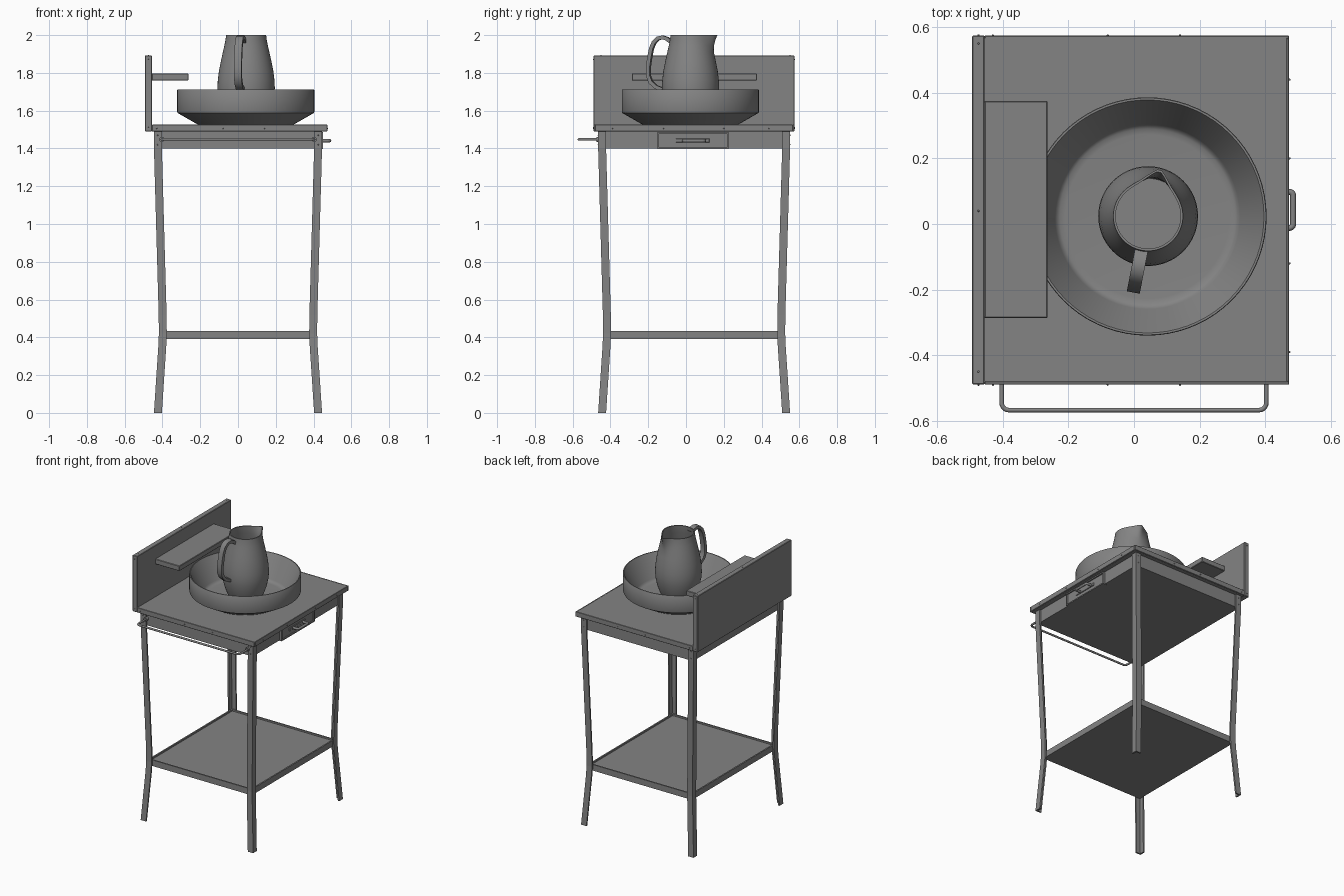
import bpy, bmesh
from math import sin, cos, pi, exp, radians
from mathutils import Vector

if "Cube" in bpy.data.objects:
    bpy.data.objects.remove(bpy.data.objects["Cube"])

YC = 0.043  # depth centre of the stand

# Dark grey finish shared by every part
grey = bpy.data.materials.new("dark_grey")
grey.diffuse_color = (0.23, 0.23, 0.23, 1)
grey.use_nodes = True
grey.node_tree.nodes["Principled BSDF"].inputs["Base Color"].default_value = grey.diffuse_color


def finish(name, bm, smooth=None):
    bmesh.ops.recalc_face_normals(bm, faces=bm.faces)
    me = bpy.data.meshes.new(name)
    bm.to_mesh(me)
    bm.free()
    me.materials.append(grey)
    ob = bpy.data.objects.new(name, me)
    bpy.context.collection.objects.link(ob)
    if smooth:
        bpy.ops.object.select_all(action='DESELECT')
        ob.select_set(True)
        bpy.context.view_layer.objects.active = ob
        bpy.ops.object.shade_smooth_by_angle(angle=radians(smooth))
    return ob


def box(name, x0, x1, y0, y1, z0, z1, bevel=0.0):
    bm = bmesh.new()
    bmesh.ops.create_cube(bm, size=1)
    for v in bm.verts:
        v.co = Vector((x1 if v.co.x > 0 else x0, y1 if v.co.y > 0 else y0, z1 if v.co.z > 0 else z0))
    if bevel:
        bmesh.ops.bevel(bm, geom=bm.edges[:], offset=bevel, segments=1, affect='EDGES')
    return finish(name, bm)


def loft(name, rings, smooth=None):
    """Skin a list of closed rings and cap both ends."""
    bm = bmesh.new()
    vs = [[bm.verts.new(p) for p in r] for r in rings]
    n = len(vs[0])
    for a, b in zip(vs, vs[1:]):
        for i in range(n):
            j = (i + 1) % n
            bm.faces.new((a[i], a[j], b[j], b[i]))
    bm.faces.new(vs[0])
    bm.faces.new(vs[-1])
    return finish(name, bm, smooth)


def ring(cx, cy, r, z, n, push=None):
    pts = []
    for i in range(n):
        a = 2 * pi * i / n
        rr = r + (push(a, z) if push else 0)
        pts.append((cx + rr * cos(a), cy + rr * sin(a), z))
    return pts


def tube(name, pts, r, n=10):
    """Round rod through points lying in a horizontal plane."""
    pts = [Vector(p) for p in pts]
    rings = []
    for i, p in enumerate(pts):
        t = (pts[min(i + 1, len(pts) - 1)] - pts[max(i - 1, 0)]).normalized()
        side = t.cross(Vector((0, 0, 1)))
        rings.append([p + side * r * cos(2 * pi * k / n) + Vector((0, 0, r * sin(2 * pi * k / n))) for k in range(n)])
    return loft(name, rings, 40)


def bent_rod(origin, out, along, half, reach, rad):
    """Points of a U-shaped bar standing off a face."""
    o, u, w = Vector(origin), Vector(out), Vector(along)
    arc = [(half - rad + rad * cos(a), reach - rad + rad * sin(a)) for a in (k * pi / 12 for k in range(7))]
    path = [(half, 0)] + arc + [(-s, d) for s, d in reversed(arc)] + [(-half, 0)]
    return [o + w * s + u * d for s, d in path]


def nails(name, places, r=0.0035):
    bm = bmesh.new()
    for p in places:
        g = bmesh.ops.create_icosphere(bm, subdivisions=1, radius=r)
        bmesh.ops.translate(bm, verts=g['verts'], vec=p)
    return finish(name, bm, 60)


# Table top with edging strips, back panel and its small shelf
box("table_top", -0.455, 0.465, -0.48, 0.566, 1.49, 1.525)
box("top_edging_front", -0.455, 0.473, -0.489, -0.479, 1.49, 1.526, 0.002)
box("top_edging_back", -0.455, 0.473, 0.565, 0.574, 1.49, 1.526, 0.002)
box("top_edging_right", 0.464, 0.473, -0.48, 0.566, 1.49, 1.526, 0.002)
box("back_panel", -0.493, -0.455, -0.489, 0.574, 1.49, 1.892, 0.003)
box("panel_shelf", -0.456, -0.263, -0.287, 0.375, 1.76, 1.797, 0.003)

# Apron box under the top
box("apron", -0.434, 0.434, YC - 0.497, YC + 0.497, 1.40, 1.492)

# Four bent angle-iron legs
leg_curve = [(0, .445), (.2, .432), (.35, .422), (.42, .419), (.52, .42), (.8, .428), (1.4, .445), (1.492, .445)]
w, t = 0.042, 0.011
angle = [(0, 0), (w, 0), (w, t), (t, t), (t, w), (0, w)]
for sx, xn in ((-1, "left"), (1, "right")):
    for sy, yn in ((-1, "front"), (1, "back")):
        loft(f"{yn}_{xn}_leg",
             [[(sx * (h - a), YC + sy * (h + 0.063 - b), z) for a, b in angle] for z, h in leg_curve])

# Lower tray shelf with a low lip
sx, sy = 0.408, 0.471
box("lower_shelf", -sx, sx, YC - sy, YC + sy, 0.39, 0.422)
for s, n in ((-1, "left"), (1, "right")):
    box(f"shelf_lip_{n}", *sorted((s * sx, s * (sx - 0.01))), YC - sy, YC + sy, 0.39, 0.433)
for s, n in ((-1, "front"), (1, "back")):
    box(f"shelf_lip_{n}", -sx, sx, *sorted((YC + s * sy, YC + s * (sy - 0.01))), 0.39, 0.433)

# Drawer on the right side: frame, panel and pull
y0, y1, z0, z1, f = -0.15, 0.225, 1.397, 1.486, 0.008
box("drawer_panel", 0.42, 0.442, y0 + f, y1 - f, z0 + f, z1 - f)
box("drawer_frame_bottom", 0.42, 0.451, y0, y1, z0, z0 + f)
box("drawer_frame_top", 0.42, 0.451, y0, y1, z1 - f, z1)
box("drawer_frame_front", 0.42, 0.451, y0, y0 + f, z0, z1)
box("drawer_frame_back", 0.42, 0.451, y1 - f, y1, z0, z1)
box("drawer_pull_plate", 0.44, 0.447, -0.054, 0.125, 1.431, 1.452, 0.002)
tube("drawer_pull", bent_rod((0.445, 0.043, 1.441), (1, 0, 0), (0, 1, 0), 0.055, 0.040, 0.012), 0.009)

# Towel rail along the front with round wall flanges
tube("towel_rail", bent_rod((0, -0.45, 1.448), (0, -1, 0), (1, 0, 0), 0.403, 0.117, 0.022), 0.007)
for s, n in ((-1, "left"), (1, "right")):
    tube(f"rail_flange_{n}", [(s * 0.403, -0.45, 1.448), (s * 0.403, -0.474, 1.448)], 0.014, 14)

# Small nail heads around the top, panel and leg tops
spots = [(x, y, 1.506) for x in (-0.43, -0.08, 0.14) for y in (-0.490, 0.575)]
spots += [(0.474, y, 1.506) for y in (-0.39, -0.12, 0.2, 0.44)]
spots += [(-0.474, y, 1.892) for y in (-0.45, 0.04, 0.55)]
spots += [(-0.474, y, z) for y in (-0.490, 0.575) for z in (1.51, 1.87)]
spots += [(s * 0.425, YC + q * 0.508, z) for s in (-1, 1) for q in (-1, 1) for z in (1.42, 1.47)]
nails("nail_heads", spots)

# Wash basin: upright outer wall, sloped base, open inside
CX, CY = 0.041, 0.023
basin = [(0.250, 1.525), (0.258, 1.529), (0.361, 1.588), (0.363, 1.594), (0.363, 1.708),
         (0.361, 1.711), (0.355, 1.711), (0.353, 1.708), (0.282, 1.560), (0.276, 1.551), (0.267, 1.545), (0.250, 1.543)]
loft("basin", [ring(CX, CY, r, z, 72) for r, z in basin], 35)

# Jug body with a pulled spout
SPOUT, GRIP = radians(76), radians(79)


def spout(a, z):
    d = abs((a - SPOUT + pi) % (2 * pi) - pi)
    k = max(0.0, (z - 1.90) / 0.10)
    return 0.042 * k ** 1.5 * exp(-(d / 0.30) ** 1.4)


outer = [(.100, 1.541), (.106, 1.545), (.122, 1.58), (.139, 1.63), (.149, 1.68), (.152, 1.72), (.150, 1.76),
         (.144, 1.81), (.134, 1.86), (.123, 1.91), (.115, 1.945), (.109, 1.975), (.106, 2.0)]
inner = [(r - 0.007, z) for r, z in reversed(outer[2:])]
JX, JY = 0.043, 0.024
loft("jug", [ring(JX, JY, r, z, 64, spout) for r, z in outer + inner], 50)

# Jug handle: flat strap opposite the spout
d = Vector((-cos(GRIP), -sin(GRIP), 0))
side = Vector((-d.y, d.x, 0))
path = [(.106, 1.965), (.125, 1.980), (.148, 1.988), (.175, 1.983), (.196, 1.962), (.210, 1.93), (.220, 1.88),
        (.227, 1.83), (.227, 1.785), (.213, 1.75), (.185, 1.725), (.146, 1.710)]
pts = [Vector((r, z)) for r, z in path]
rings = []
for i, p in enumerate(pts):
    g = (pts[min(i + 1, len(pts) - 1)] - pts[max(i - 1, 0)]).normalized()
    nrm = Vector((-g.y, g.x)) * 0.010
    rings.append([Vector((JX, JY, 0)) + d * q.x + Vector((0, 0, q.y)) + side * s
                  for q, s in ((p + nrm, -.02), (p + nrm, .02), (p - nrm, .02), (p - nrm, -.02))])
loft("jug_handle", rings, 45)
